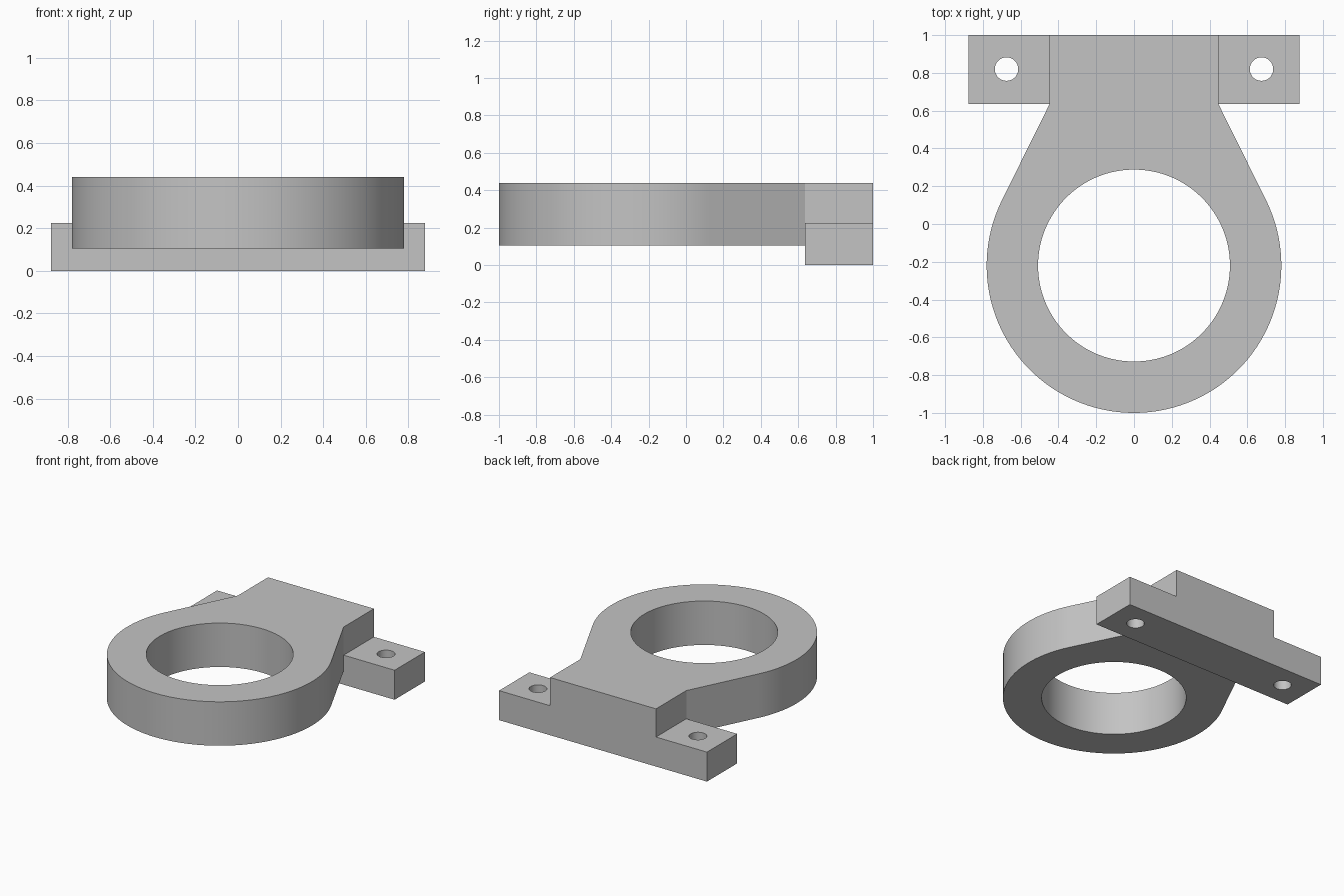
import bpy
import bmesh
import math
from mathutils import Vector

cube = bpy.data.objects.get("Cube")
if cube:
    bpy.data.objects.remove(cube, do_unlink=True)

RING_Y, OUTER_R, BORE_R = -0.22, 0.78, 0.508
BACK_Y, MOUNT_Y = 1.0, 0.635
NECK_X, FOOT_X = 0.447, 0.877
RING_Z, FOOT_Z, TOP_Z = 0.105, 0.225, 0.44
HOLE_X, HOLE_Y, HOLE_R = 0.675, 0.82, 0.062

grey = bpy.data.materials.new("plain grey")
grey.use_nodes = True
colour = (0.55, 0.55, 0.55, 1)
grey.diffuse_color = colour
grey.node_tree.nodes["Principled BSDF"].inputs["Base Color"].default_value = colour


def prism(name, outline, offset):
    """Extrude a closed planar outline along the offset."""
    bm = bmesh.new()
    face = bm.faces.new([bm.verts.new(p) for p in outline])
    result = bmesh.ops.extrude_face_region(bm, geom=[face], use_keep_orig=True)
    moved = [g for g in result["geom"] if isinstance(g, bmesh.types.BMVert)]
    bmesh.ops.translate(bm, verts=moved, vec=Vector(offset))
    bmesh.ops.recalc_face_normals(bm, faces=bm.faces)
    mesh = bpy.data.meshes.new(name)
    bm.to_mesh(mesh)
    bm.free()
    mesh.materials.append(grey)
    obj = bpy.data.objects.new(name, mesh)
    bpy.context.collection.objects.link(obj)
    return obj


def arc(x, y, z, radius, start, end, steps):
    angles = [start + (end - start) * i / steps for i in range(steps + 1)]
    return [(x + radius * math.cos(a), y + radius * math.sin(a), z) for a in angles]


def combine(target, tool, operation):
    """Apply a boolean and discard the tool."""
    tool.hide_render = True
    mod = target.modifiers.new(operation.lower(), 'BOOLEAN')
    mod.operation = operation
    mod.solver = 'EXACT'
    mod.object = tool
    bpy.context.view_layer.objects.active = target
    bpy.ops.object.modifier_apply(modifier=mod.name)
    bpy.data.objects.remove(tool, do_unlink=True)


# Ring with straight neck walls tangent to its outer circle
dy = MOUNT_Y - RING_Y
tangent = math.atan2(dy, NECK_X) - math.acos(OUTER_R / math.hypot(NECK_X, dy))
outline = arc(0, RING_Y, RING_Z, OUTER_R, math.pi - tangent,
              2 * math.pi + tangent, 128)
outline += [(NECK_X, MOUNT_Y, RING_Z), (NECK_X, BACK_Y, RING_Z),
            (-NECK_X, BACK_Y, RING_Z), (-NECK_X, MOUNT_Y, RING_Z)]
bracket = prism("ring_bracket", outline, (0, 0, TOP_Z - RING_Z))

# Stepped mounting foot across the back
half = [(FOOT_X, 0), (FOOT_X, FOOT_Z), (NECK_X, FOOT_Z), (NECK_X, TOP_Z)]
profile = half + [(-x, z) for x, z in reversed(half)]
foot = prism("mounting_foot", [(x, MOUNT_Y, z) for x, z in profile],
             (0, BACK_Y - MOUNT_Y, 0))
combine(bracket, foot, 'UNION')

# Large bore and the two bolt holes
holes = [("bore_cutter", 0, RING_Y, BORE_R, 128)]
holes += [("bolt_hole_cutter", s * HOLE_X, HOLE_Y, HOLE_R, 48) for s in (-1, 1)]
for name, x, y, radius, sides in holes:
    circle = arc(x, y, -0.2, radius, 0, 2 * math.pi, sides)[:-1]
    combine(bracket, prism(name, circle, (0, 0, 1)), 'DIFFERENCE')

# Smooth round walls, crisp edges
bpy.ops.object.select_all(action='DESELECT')
bracket.select_set(True)
bpy.context.view_layer.objects.active = bracket
bpy.ops.object.shade_smooth_by_angle(angle=math.radians(20))
